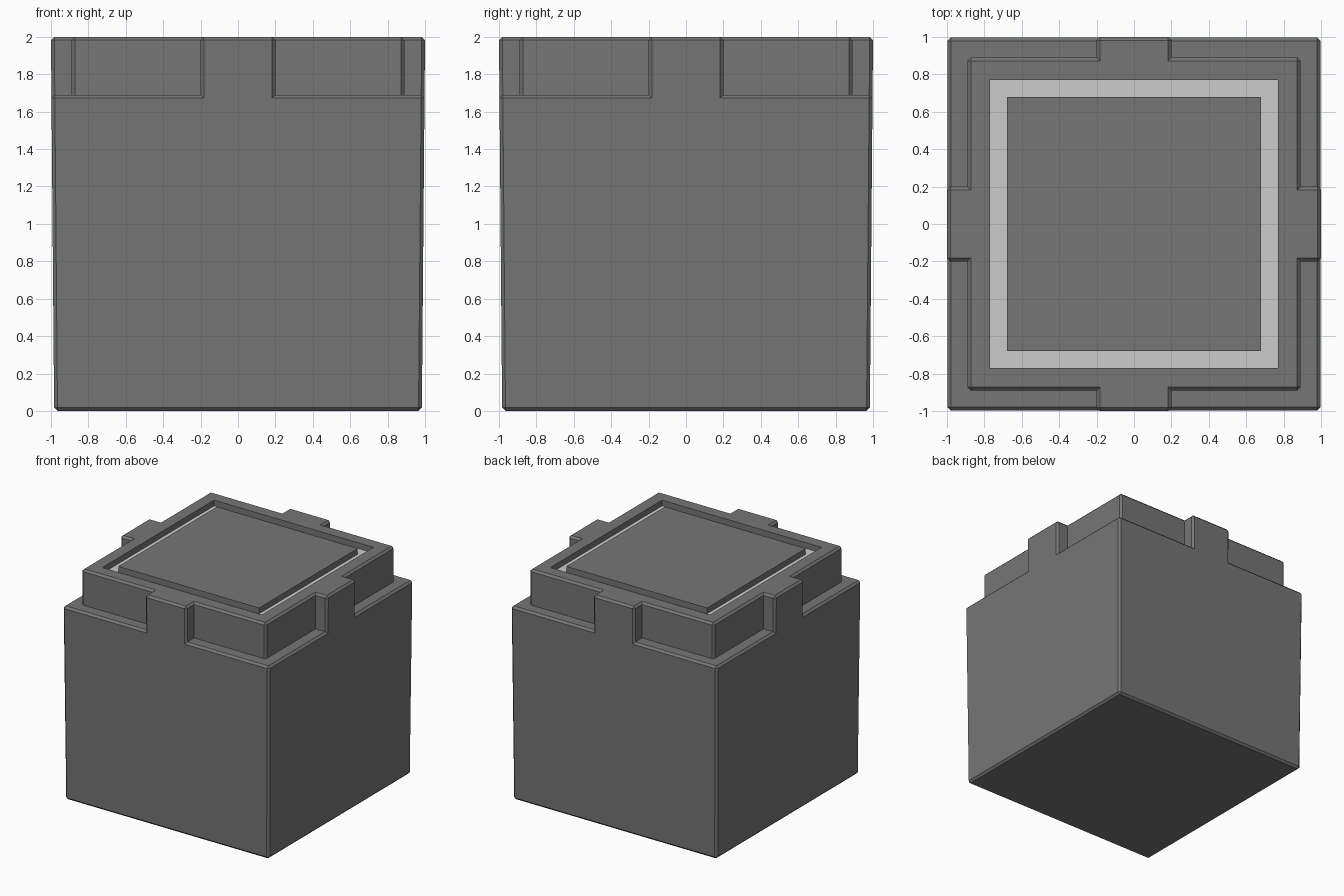
import bpy, bmesh, math
from mathutils import Matrix, Vector

if "Cube" in bpy.data.objects:
    bpy.data.objects.remove(bpy.data.objects["Cube"])

LEDGE, TOP, FLOOR = 1.69, 2.0, 1.95   # heights
CORE, TAB, HOLE, PANEL = 0.89, 0.2, 0.77, 0.68   # half widths
BEVEL = 0.018


def half(z):
    # half width of the slightly flared body at height z
    return 0.983 + 0.0085 * z


dark = bpy.data.materials.new("dark_grey")
dark.diffuse_color = (0.18, 0.18, 0.18, 1)
dark.use_nodes = True
dark.node_tree.nodes["Principled BSDF"].inputs["Base Color"].default_value = dark.diffuse_color


def finish(bm, name, mat=None):
    me = bpy.data.meshes.new(name)
    bm.to_mesh(me)
    bm.free()
    ob = bpy.data.objects.new(name, me)
    bpy.context.collection.objects.link(ob)
    if mat:
        me.materials.append(mat)
    return ob


# Body: one side sector, repeated four times around z
b, l, t = half(0), half(LEDGE), half(TOP)
sector = [
    # flared outer wall with the tab rising from its middle
    [(b, -b, 0), (b, b, 0), (l, l, LEDGE), (l, TAB, LEDGE), (t, TAB, TOP),
     (t, -TAB, TOP), (l, -TAB, LEDGE), (l, -l, LEDGE)],
    # L-shaped corner ledge
    [(l, l, LEDGE), (TAB, l, LEDGE), (TAB, CORE, LEDGE), (CORE, CORE, LEDGE),
     (CORE, TAB, LEDGE), (l, TAB, LEDGE)],
    # top rim
    [(HOLE, -HOLE, TOP), (CORE, -CORE, TOP), (CORE, -TAB, TOP), (t, -TAB, TOP),
     (t, TAB, TOP), (CORE, TAB, TOP), (CORE, CORE, TOP), (HOLE, HOLE, TOP)],
    # inner wall of the recess
    [(HOLE, -HOLE, TOP), (HOLE, HOLE, TOP), (HOLE, HOLE, FLOOR), (HOLE, -HOLE, FLOOR)],
]
for s in (-1, 1):
    # tab flank and recessed core wall
    sector.append([(l, s * TAB, LEDGE), (t, s * TAB, TOP),
                   (CORE, s * TAB, TOP), (CORE, s * TAB, LEDGE)])
    sector.append([(CORE, s * TAB, LEDGE), (CORE, s * TAB, TOP),
                   (CORE, s * CORE, TOP), (CORE, s * CORE, LEDGE)])

bm = bmesh.new()
for k in range(4):
    rot = Matrix.Rotation(k * math.pi / 2, 3, 'Z')
    for face in sector:
        bm.faces.new([bm.verts.new(rot @ Vector(p)) for p in face])
for w, z in ((b, 0), (HOLE, FLOOR)):
    bm.faces.new([bm.verts.new((x * w, y * w, z))
                  for x, y in ((-1, -1), (1, -1), (1, 1), (-1, 1))])
bmesh.ops.remove_doubles(bm, verts=bm.verts, dist=1e-4)
bmesh.ops.recalc_face_normals(bm, faces=bm.faces)

# Chamfer only the outer convex edges
def in_hole(v):
    return max(abs(v.co.x), abs(v.co.y)) < HOLE + 0.01

edges = [e for e in bm.edges
         if len(e.link_faces) == 2 and e.calc_face_angle_signed(0) > 0.3
         and not any(in_hole(v) for v in e.verts)]
bmesh.ops.bevel(bm, geom=edges, offset=BEVEL, segments=1, affect='EDGES',
                profile=0.5, clamp_overlap=True)

# The recess floor is its own light part
floor = [f for f in bm.faces if all(in_hole(v) and abs(v.co.z - FLOOR) < 1e-3 for v in f.verts)]
bmesh.ops.delete(bm, geom=floor, context='FACES')
finish(bm, "body", dark)

# Light groove floor
bm = bmesh.new()
bmesh.ops.create_grid(bm, x_segments=1, y_segments=1, size=HOLE,
                      matrix=Matrix.Translation((0, 0, FLOOR)))
finish(bm, "groove_floor")

# Raised centre panel
bm = bmesh.new()
bmesh.ops.create_cube(bm, size=1, matrix=Matrix.Translation((0, 0, (TOP + FLOOR) / 2))
                      @ Matrix.Diagonal((2 * PANEL, 2 * PANEL, TOP - FLOOR, 1)))
finish(bm, "top_panel", dark)
